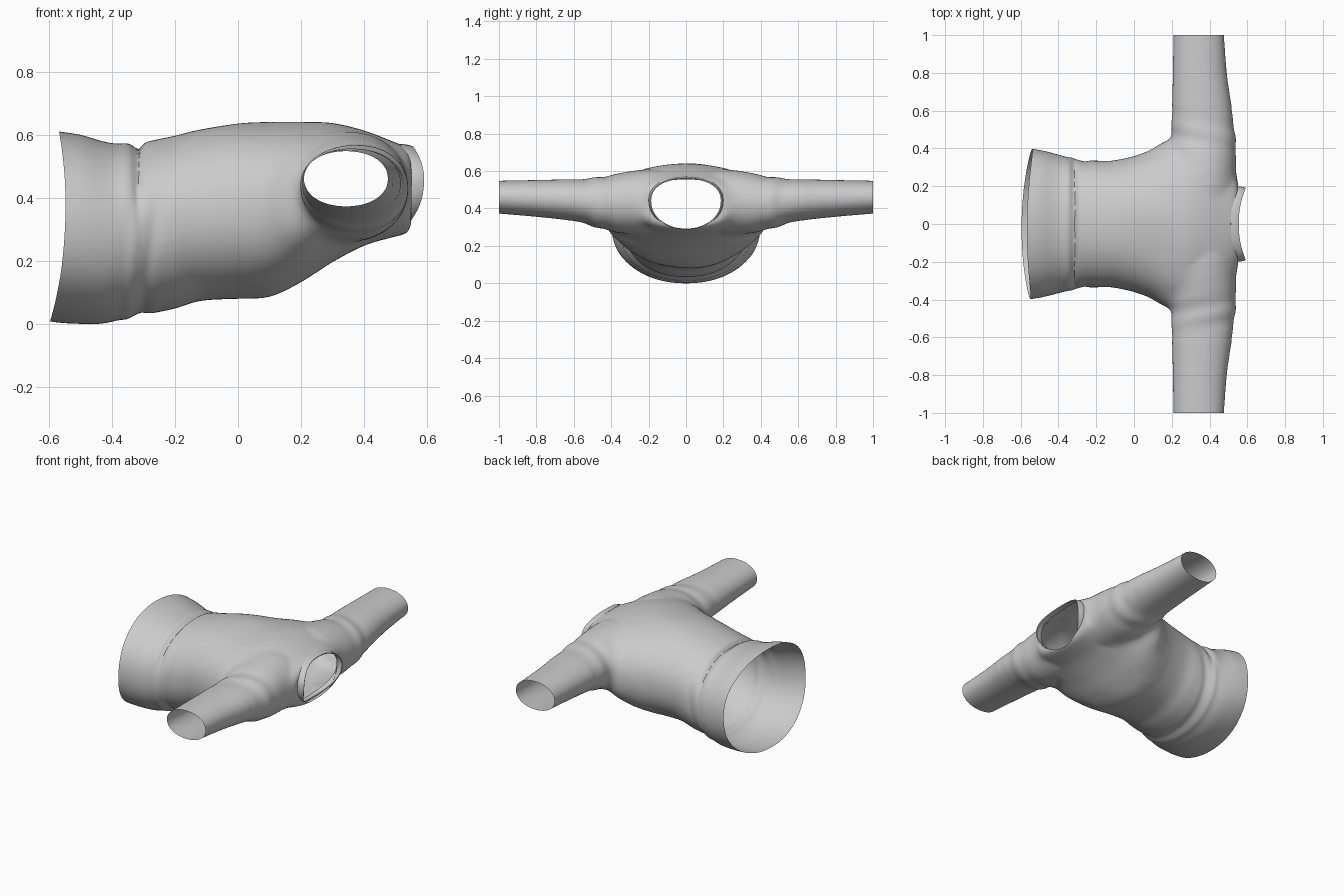
import bpy, bmesh, math
from mathutils import Vector

if "Cube" in bpy.data.objects:
    bpy.data.objects.remove(bpy.data.objects["Cube"])


def spline(rows, steps=6):
    """Catmull-Rom interpolation through rows of numbers."""
    out = []
    for i in range(len(rows) - 1):
        p = [rows[max(0, min(len(rows) - 1, i + k))] for k in (-1, 0, 1, 2)]
        for s in range(steps):
            t = s / steps
            out.append([0.5 * (2 * b + (c - a) * t + (2 * a - 5 * b + 4 * c - d) * t * t
                               + (3 * b - a - 3 * c + d) * t ** 3) for a, b, c, d in zip(*p)])
    return out + [list(rows[-1])]


def oval(u0, u1, v0, v1, power, n=72):
    """Superellipse filling a box."""
    pts = []
    for i in range(n):
        a = 2 * math.pi * i / n
        c, s = math.cos(a), math.sin(a)
        pts.append(((u0 + u1) / 2 + (u1 - u0) / 2 * math.copysign(abs(c) ** (2 / power), c),
                    (v0 + v1) / 2 + (v1 - v0) / 2 * math.copysign(abs(s) ** (2 / power), s)))
    return pts


def skin(name, rings, caps=True):
    """Object from a list of closed rings of points."""
    bm = bmesh.new()
    loops = [[bm.verts.new(p) for p in r] for r in rings]
    n = len(loops[0])
    for a, b in zip(loops, loops[1:]):
        for i in range(n):
            bm.faces.new((a[i], a[(i + 1) % n], b[(i + 1) % n], b[i]))
    if caps:
        bm.faces.new(loops[0][::-1])
        bm.faces.new(loops[-1])
    bmesh.ops.recalc_face_normals(bm, faces=bm.faces)
    me = bpy.data.meshes.new(name)
    bm.to_mesh(me)
    bm.free()
    ob = bpy.data.objects.new(name, me)
    bpy.context.collection.objects.link(ob)
    return ob


def apply(ob, kind, **settings):
    bpy.context.view_layer.objects.active = ob
    m = ob.modifiers.new(kind, kind)
    for k, v in settings.items():
        setattr(m, k, v)
    bpy.ops.object.modifier_apply(modifier=m.name)


def bell(v, centre, width):
    return math.exp(-((v - centre) / width) ** 2)


# Torso: x, half width, bottom z, top z
torso = spline([(-0.66, .41, .02, .625), (-0.58, .40, .005, .612), (-0.50, .388, 0, .60),
                (-0.42, .37, .002, .577), (-0.33, .348, .026, .565), (-0.28, .338, .032, .58),
                (-0.20, .336, .048, .597), (-0.12, .335, .072, .617), (0, .36, .08, .635),
                (0.1, .40, .088, .638), (0.2, .45, .135, .638), (0.3, .43, .197, .636),
                (0.4, .39, .248, .613), (0.48, .34, .272, .583), (0.53, .28, .285, .562),
                (0.55, .24, .30, .548)])
shirt = skin("shirt_body", [[(x, y, z) for y, z in oval(-w, w, b, t, 2.15)]
                            for x, w, b, t in torso])

# Both sleeves as one tube through the shoulders: y, x range, z range
half = [(0, .15, .54, .28, .60), (.2, .15, .54, .26, .61), (.3, .17, .541, .262, .60),
        (.4, .185, .541, .275, .58), (.5, .195, .535, .305, .562), (.6, .20, .521, .332, .557),
        (.8, .205, .492, .355, .552), (1.06, .209, .473, .377, .547)]
arms = spline([(-r[0],) + r[1:] for r in half[:0:-1]] + half)
sleeves = skin("sleeves", [[(x, y, z) for x, z in oval(x0, x1, z0, z1, 2.1)]
                           for y, x0, x1, z0, z1 in arms])

# Fuse into one skin
bpy.ops.object.select_all(action='DESELECT')
sleeves.select_set(True)
shirt.select_set(True)
bpy.context.view_layer.objects.active = shirt
bpy.ops.object.join()
apply(shirt, 'REMESH', mode='VOXEL', voxel_size=0.01)

# Soften the armholes, add the waist seam and cloth folds
bm = bmesh.new()
bm.from_mesh(shirt.data)
armhole = [v for v in bm.verts if .22 < abs(v.co.y) < .62 and v.co.x > .05]
for verts, times in ((bm.verts[:], 8), (armhole, 30)):
    for _ in range(times):
        bmesh.ops.smooth_vert(bm, verts=verts, factor=0.5,
                              use_axis_x=True, use_axis_y=True, use_axis_z=True)
bm.normal_update()
moves = []
for v in bm.verts:
    x, y, z = v.co
    back = 1 / (1 + math.exp(-(z - .38) / .04))
    d = back * (-.014 * bell(x, -.318 + .02 * y * y, .013) + .006 * bell(x, -.355, .025))
    d += (1 - back) * (.005 * bell(x, -.335 + .1 * (z - .2), .02)
                       - .006 * bell(x, -.28 + .15 * (z - .2), .02))
    d += .003 * math.sin(16 * y + 7 * x) * bell(x, .1, .2) * bell(y, 0, .3)
    d += .004 * math.sin(45 * abs(y) + 12 * x) * bell(abs(y), .47, .08)
    moves.append((v, v.normal * d))
for v, d in moves:
    v.co += d
bm.to_mesh(shirt.data)
bm.free()


# Neck outline in y and z, narrower toward the front of the collar
def neck(grow, n=64):
    pts = []
    for i in range(n):
        a = 2 * math.pi * i / n
        s, c = math.sin(a), math.cos(a)
        y = (.188 + grow) * math.copysign(abs(s) ** .85, s) * (1 + .10 * c - .06 * c * c)
        pts.append((y, .425 + (.135 + grow) * math.copysign(abs(c) ** .9, c), c))
    return pts


# Cut the neck hole, then drop the pocket left by the cutter
cutter = skin("neck_cutter", [[(x, y, z) for y, z, c in neck(0)] for x in (.36, .8)])
cutter.hide_render = True
apply(shirt, 'BOOLEAN', operation='DIFFERENCE', solver='EXACT', object=cutter)
bpy.data.objects.remove(cutter)
outline = [(y, z) for y, z, c in neck(.0008)]


def in_neck(y, z):
    hit = False
    for (y0, z0), (y1, z1) in zip(outline, outline[1:] + outline[:1]):
        if (z0 > z) != (z1 > z) and y < (y1 - y0) * (z - z0) / (z1 - z0) + y0:
            hit = not hit
    return hit


bm = bmesh.new()
bm.from_mesh(shirt.data)
pocket = []
for f in bm.faces:
    m = f.calc_center_median()
    if m.x > .34 and abs(m.y) < .25 and in_neck(m.y, m.z):
        pocket.append(f)
bmesh.ops.delete(bm, geom=pocket, context='FACES')

# Open the cuffs and the slanted hem
for co, no in (((0, 1, 0), (0, 1, 0)), ((0, -1, 0), (0, -1, 0)),
               ((-.581, 0, .31), (-1, 0, .047))):
    bmesh.ops.bisect_plane(bm, geom=bm.verts[:] + bm.edges[:] + bm.faces[:], dist=1e-5,
                           plane_co=Vector(co), plane_no=Vector(no), clear_outer=True)
for v in bm.verts:
    k = max(0, min(1, (-.33 - v.co.x) / .25))
    v.co.x += k * (.036 * (v.co.y / .39) ** 2 + .012 * v.co.y)
low = min(v.co.z for v in bm.verts)
for v in bm.verts:
    v.co.z -= low
bm.to_mesh(shirt.data)
bm.free()

# Collar band, highest at the sides of the neck
rings = []
for grow, drop in ((.008, .042), (.007, .028), (.004, .012), (0, 0)):
    rings.append([(.587 - .055 * c * c + .022 * c - drop, y, z - low) for y, z, c in neck(grow)])
collar = skin("collar_band", rings, caps=False)
apply(collar, 'SOLIDIFY', thickness=.006, offset=0)

for ob in (shirt, collar):
    bpy.ops.object.select_all(action='DESELECT')
    ob.select_set(True)
    bpy.context.view_layer.objects.active = ob
    bpy.ops.object.shade_smooth_by_angle(angle=math.radians(50))
